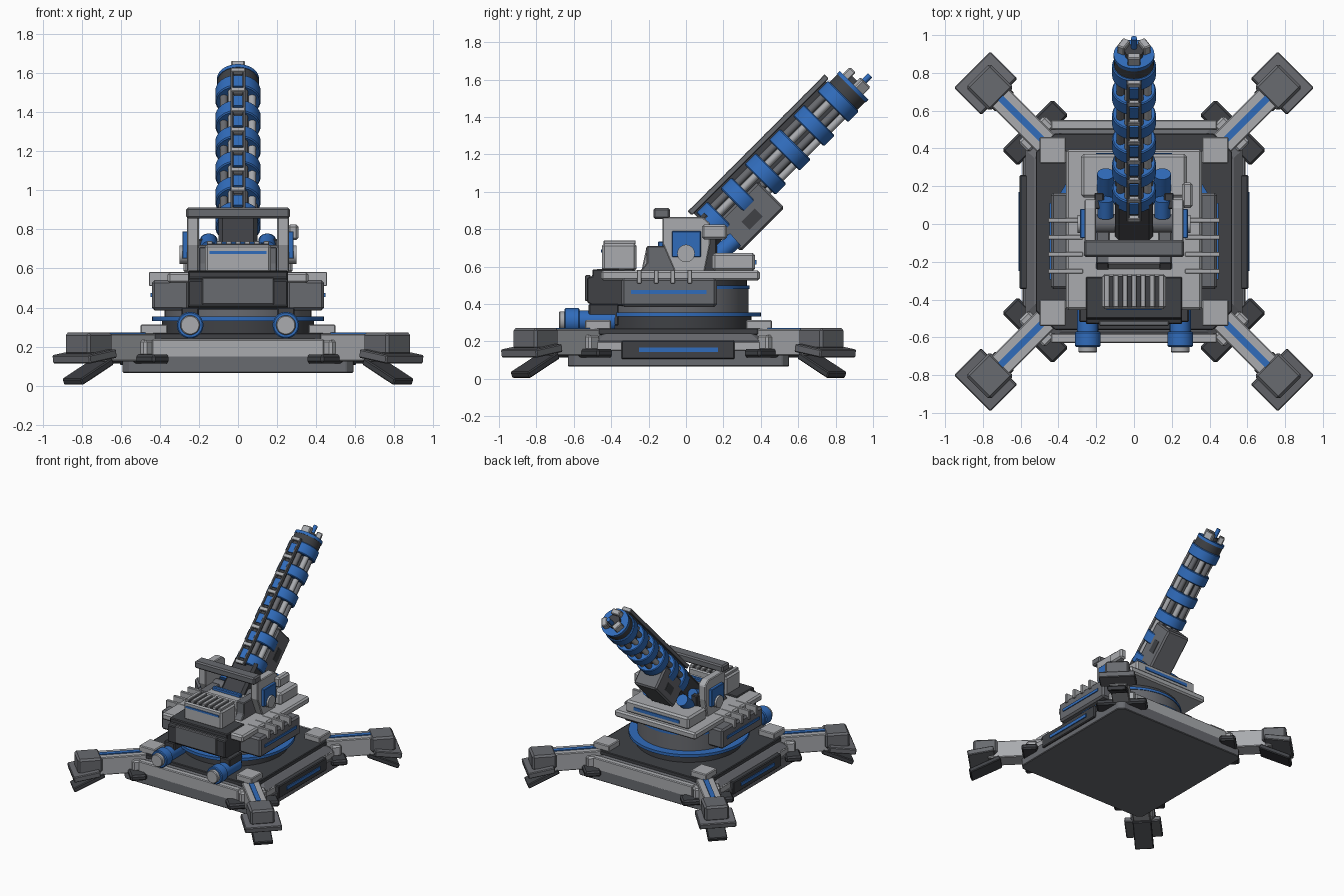
import bpy, bmesh
from math import radians, pi, cos, sin
from mathutils import Matrix, Vector

if "Cube" in bpy.data.objects:
    bpy.data.objects.remove(bpy.data.objects["Cube"])

def mat(name, c):
    m = bpy.data.materials.new(name)
    m.diffuse_color = (*c, 1)
    m.use_nodes = True
    m.node_tree.nodes["Principled BSDF"].inputs["Base Color"].default_value = m.diffuse_color
    return m
LIGHT = mat("light_grey", (0.40, 0.41, 0.43))
MID = mat("mid_grey", (0.14, 0.145, 0.16))
DARK = mat("dark_grey", (0.05, 0.053, 0.06))
BLUE = mat("blue", (0.03, 0.15, 0.50))
I = Matrix.Identity(4)
CY = -0.04                                   # y centre of base and turret ring
rounds = []

def finish(name, bm, m, M, bevel=0.0):
    bmesh.ops.recalc_face_normals(bm, faces=bm.faces)
    me = bpy.data.meshes.new(name)
    bm.to_mesh(me)
    bm.free()
    me.materials.append(m)
    o = bpy.data.objects.new(name, me)
    bpy.context.collection.objects.link(o)
    o.matrix_world = M
    if bevel:
        b = o.modifiers.new("bevel", 'BEVEL')
        b.width, b.segments = bevel, 1
    return o

def box(name, x, y, z, m, M=I, bevel=0.006):
    bm = bmesh.new()
    bmesh.ops.create_cube(bm, size=1)
    for v in bm.verts:
        for i, r in enumerate((x, y, z)):
            v.co[i] = r[0] if v.co[i] < 0 else r[1]
    return finish(name, bm, m, M, bevel)

def pair(name, x, y, z, m, bevel=0.006):     # same box on both sides
    box(name + "_right", x, y, z, m, I, bevel)
    box(name + "_left", (-x[1], -x[0]), y, z, m, I, bevel)

def cyl(name, p, q, r, m, M=I, n=40, bevel=0.0):
    p, q = Vector(p), Vector(q)
    bm = bmesh.new()
    bmesh.ops.create_cone(bm, cap_ends=True, segments=n, radius1=r, radius2=r, depth=(q - p).length)
    R = (q - p).to_track_quat('Z', 'Y').to_matrix().to_4x4()
    o = finish(name, bm, m, M @ Matrix.Translation((p + q) / 2) @ R, bevel)
    rounds.append(o)
    return o

def octagon(name, h, c, z0, z1, m, inset=0.0):   # square with cut corners, tapering upward
    bm = bmesh.new()
    rows = []
    for z, k in ((z0, h), (z1, h - inset)):
        a = k - c
        rows.append([bm.verts.new((px, py + CY, z)) for px, py in
                     ((k, -a), (k, a), (a, k), (-a, k), (-k, a), (-k, -a), (-a, -k), (a, -k))])
    bm.faces.new(rows[0])
    bm.faces.new(rows[1])
    for i in range(8):
        j = (i + 1) % 8
        bm.faces.new((rows[0][i], rows[0][j], rows[1][j], rows[1][i]))
    return finish(name, bm, m, I, 0.005)

def side_profile(name, pts, x0, x1, m, bevel=0.006):   # (y, z) outline extruded along x
    bm = bmesh.new()
    a = [bm.verts.new((x0, y, z)) for y, z in pts]
    f = bm.faces.new(a)
    g = bmesh.ops.extrude_face_region(bm, geom=[f])["geom"]
    bmesh.ops.translate(bm, verts=[v for v in g if isinstance(v, bmesh.types.BMVert)], vec=(x1 - x0, 0, 0))
    return finish(name, bm, m, I, bevel)

# Base
octagon("base_slab", 0.59, 0.035, 0.065, 0.155, MID)
octagon("base_body", 0.575, 0.14, 0.15, 0.20, LIGHT)
octagon("base_slope", 0.575, 0.14, 0.20, 0.242, MID, 0.05)
octagon("base_top_plate", 0.52, 0.10, 0.235, 0.27, DARK)
pair("base_side_panel", (0.55, 0.605), (-0.345, 0.26), (0.105, 0.205), DARK)
pair("base_side_strip", (0.60, 0.612), (-0.25, 0.17), (0.142, 0.168), BLUE, 0)
for s, n in ((-1, "front"), (1, "back")):
    e = sorted((CY + s * 0.54, CY + s * 0.59))
    box("base_panel_" + n, (-0.44, 0.44), e, (0.14, 0.238), LIGHT)

# Four outrigger legs along the diagonals
for i in range(4):
    M = Matrix.Translation((0, CY, 0)) @ Matrix.Rotation(pi / 4 + i * pi / 2, 4, 'Z')
    box(f"leg_arm_{i}", (0.60, 1.06), (-0.065, 0.065), (0.125, 0.265), LIGHT, M)
    box(f"leg_strip_{i}", (0.68, 1.0), (-0.018, 0.018), (0.26, 0.272), BLUE, M, 0)
    box(f"leg_bracket_{i}", (0.68, 0.80), (-0.19, 0.19), (0.115, 0.16), DARK, M, 0.012)
    box(f"leg_collar_{i}", (0.69, 0.77), (-0.10, 0.10), (0.15, 0.235), LIGHT, M, 0.012)
    T = M @ Matrix.Translation((1.11, 0, 0.15)) @ Matrix.Rotation(radians(9), 4, 'Y')
    box(f"foot_plate_{i}", (-0.10, 0.10), (-0.136, 0.136), (-0.022, 0.022), MID, T)
    box(f"foot_block_{i}", (0.99, 1.17), (-0.09, 0.09), (0.155, 0.272), MID, M, 0.014)
    T = M @ Matrix.Translation((1.085, 0, 0.072)) @ Matrix.Rotation(radians(25), 4, 'Y')
    box(f"foot_blade_{i}", (-0.125, 0.125), (-0.07, 0.07), (-0.018, 0.018), DARK, T)
for s in (-1, 1):
    pair("leg_root_pad_" + ("front" if s < 0 else "back"), (0.36, 0.50),
         sorted((CY + s * 0.36, CY + s * 0.50)), (0.26, 0.313), LIGHT)

# Turntable
for n, r, z0, z1, m in (("turntable_foot", 0.39, 0.26, 0.335, DARK), ("turntable_blue_ring", 0.44, 0.332, 0.355, BLUE),
                        ("turntable_drum", 0.375, 0.35, 0.48, MID), ("turntable_upper_ring", 0.38, 0.48, 0.50, BLUE),
                        ("turntable_cap", 0.365, 0.50, 0.53, DARK)):
    cyl(n, (0, CY, z0), (0, CY, z1), r, m, n=64)

# Deck and its forward block
box("deck_plate", (-0.36, 0.36), (-0.455, 0.395), (0.525, 0.58), LIGHT, bevel=0.012)
box("deck_block", (-0.28, 0.28), (0.14, 0.37), (0.575, 0.672), LIGHT, bevel=0.014)
box("deck_block_strip", (-0.20, 0.20), (0.36, 0.376), (0.61, 0.635), BLUE, bevel=0)

# Side pods with cooling fins
pair("side_pod", (0.25, 0.44), (-0.345, 0.165), (0.385, 0.54), MID, 0.014)
pair("side_pod_strip", (0.43, 0.447), (-0.295, 0.11), (0.453, 0.475), BLUE, 0)
for k in range(4):
    y = 0.02 - k * 0.09
    pair(f"side_fin_{k}", (0.27, 0.455), (y - 0.012, y + 0.012), (0.51, 0.582), LIGHT, 0.003)

# Counterweight housing with vent box and side canisters
side_profile("rear_housing", [(-0.53, 0.41), (-0.50, 0.39), (-0.28, 0.39), (-0.28, 0.59), (-0.50, 0.585), (-0.50, 0.55), (-0.53, 0.54)],
             -0.255, 0.255, DARK)
box("rear_panel", (-0.185, 0.185), (-0.54, -0.51), (0.415, 0.555), MID)
box("vent_box", (-0.17, 0.17), (-0.45, -0.265), (0.575, 0.725), LIGHT, bevel=0.014)
box("vent_recess", (-0.155, 0.155), (-0.44, -0.275), (0.72, 0.728), DARK, bevel=0)
box("vent_strip", (-0.145, 0.145), (-0.455, -0.44), (0.675, 0.69), BLUE, bevel=0)
for k in range(7):
    x = -0.144 + k * 0.048
    box(f"vent_slat_{k}", (x - 0.014, x + 0.014), (-0.44, -0.27), (0.72, 0.74), LIGHT, bevel=0.003)
for s, n in ((1, "right"), (-1, "left")):
    x = 0.245 * s
    cyl("canister_body_" + n, (x, -0.64, 0.31), (x, -0.38, 0.31), 0.056, BLUE)
    cyl("canister_rim_" + n, (x, -0.65, 0.31), (x, -0.57, 0.31), 0.068, BLUE, bevel=0.006)
    cyl("canister_cap_" + n, (x, -0.68, 0.31), (x, -0.64, 0.31), 0.05, LIGHT, bevel=0.005)
    box("canister_mount_" + n, (x - 0.045, x + 0.045), (-0.52, -0.36), (0.285, 0.40), DARK)

# Trunnion posts, crossbar and pivots
for s, n in ((1, "right"), (-1, "left")):
    side_profile("trunnion_post_" + n, [(-0.06, 0.57), (0.10, 0.57), (0.13, 0.72), (0.13, 0.83), (0.09, 0.865), (-0.125, 0.865), (-0.125, 0.72)],
                 s * 0.20, s * 0.262, LIGHT)
    side_profile("trunnion_brace_" + n, [(-0.25, 0.57), (-0.04, 0.57), (-0.04, 0.71), (-0.21, 0.71), (-0.21, 0.62)],
                 s * 0.13, s * 0.20, MID)
    box("trunnion_web_" + n, sorted((s * 0.16, s * 0.21)), (0.08, 0.165), (0.57, 0.75), DARK)
    cyl("pivot_hub_" + n, (s * 0.262, 0, 0.67), (s * 0.30, 0, 0.67), 0.047, LIGHT)
    cyl("lift_cylinder_" + n, (s * 0.15, 0.10, 0.60), (s * 0.15, 0.265, 0.745), 0.045, BLUE)
    cyl("recoil_drum_" + n, (s * 0.15, 0.04, 0.70), (s * 0.15, 0.13, 0.74), 0.042, BLUE)
pair("pivot_plate", (0.255, 0.285), (-0.075, 0.08), (0.65, 0.79), BLUE, 0.004)
box("crossbar", (-0.265, 0.265), (-0.175, -0.085), (0.855, 0.912), MID, bevel=0.01)
box("sight_box", (0.255, 0.31), (0.085, 0.22), (0.745, 0.825), LIGHT, bevel=0.012)
side_profile("cradle_floor", [(-0.24, 0.57), (0.14, 0.57), (0.14, 0.62), (-0.10, 0.71), (-0.21, 0.71)], -0.14, 0.14, LIGHT)
box("cradle_strip", (-0.125, 0.125), (-0.15, -0.12), (0.70, 0.735), BLUE)

# Barrel assembly: local z runs along the barrel, local y points to its underside
B = Matrix.Translation((0, 0, 0.67)) @ Matrix.Rotation(radians(-45), 4, 'X')
cyl("pivot_axle", (-0.21, 0, 0.67), (0.21, 0, 0.67), 0.05, MID)
box("breech", (-0.10, 0.10), (-0.085, 0.085), (-0.07, 0.24), DARK, B, 0.02)
cyl("barrel_core", (0, 0, 0.10), (0, 0, 1.24), 0.066, DARK, B, 24)
for k in range(8):
    a = (k + 0.5) * pi / 4
    p = (0.078 * cos(a), 0.078 * sin(a))
    cyl(f"barrel_rod_{k}", (*p, 0.2), (*p, 1.22), 0.021, (MID, LIGHT)[k % 2], B, 12)
for k in range(6):
    t = 1.15 - 0.183 * k
    cyl(f"barrel_band_{k}", (0, 0, t - 0.042), (0, 0, t + 0.042), 0.116, BLUE, B, 40, 0.006)
cyl("muzzle_collar", (0, 0, 1.19), (0, 0, 1.25), 0.105, DARK, B)
cyl("muzzle_ring", (0, 0, 1.25), (0, 0, 1.272), 0.108, BLUE, B)
cyl("muzzle_core", (0, 0, 1.27), (0, 0, 1.30), 0.05, DARK, B, 24)
for k in range(3):
    P = B @ Matrix.Rotation(radians(-90 + 120 * k), 4, 'Z')
    box(f"muzzle_prong_{k}", (0.042, 0.085), (-0.035, 0.035), (1.26, 1.325), LIGHT, P)
cyl("muzzle_tip", (0, 0.022, 1.29), (0, 0.022, 1.37), 0.016, BLUE, B, 12)

# Housing under the barrel
box("under_housing", (-0.10, 0.10), (0.0, 0.20), (0.215, 0.545), MID, B, 0.012)
for s, n in ((1, "right"), (-1, "left")):
    box("housing_recess_" + n, sorted((s * 0.095, s * 0.104)), (0.09, 0.15), (0.33, 0.43), DARK, B, 0)

# Ladder-like guide rail on top with blue windows
box("rail_bed", (-0.02, 0.02), (-0.132, -0.07), (0.18, 1.18), DARK, B, 0)
for s, n in ((1, "right"), (-1, "left")):
    box("rail_edge_" + n, sorted((s * 0.024, s * 0.039)), (-0.152, -0.122), (0.17, 1.20), MID, B, 0.003)
for k in range(8):
    t = 0.18 + k * 0.144
    box(f"rail_rung_{k}", (-0.036, 0.036), (-0.154, -0.124), (t - 0.014, t + 0.014), LIGHT, B, 0.003)
    if k < 7:
        box(f"rail_window_{k}", (-0.023, 0.023), (-0.144, -0.126), (t + 0.035, t + 0.109), BLUE, B, 0)

# Smooth the round parts
bpy.ops.object.select_all(action='DESELECT')
for o in rounds:
    o.select_set(True)
bpy.context.view_layer.objects.active = rounds[0]
bpy.ops.object.shade_smooth_by_angle(angle=radians(35))
